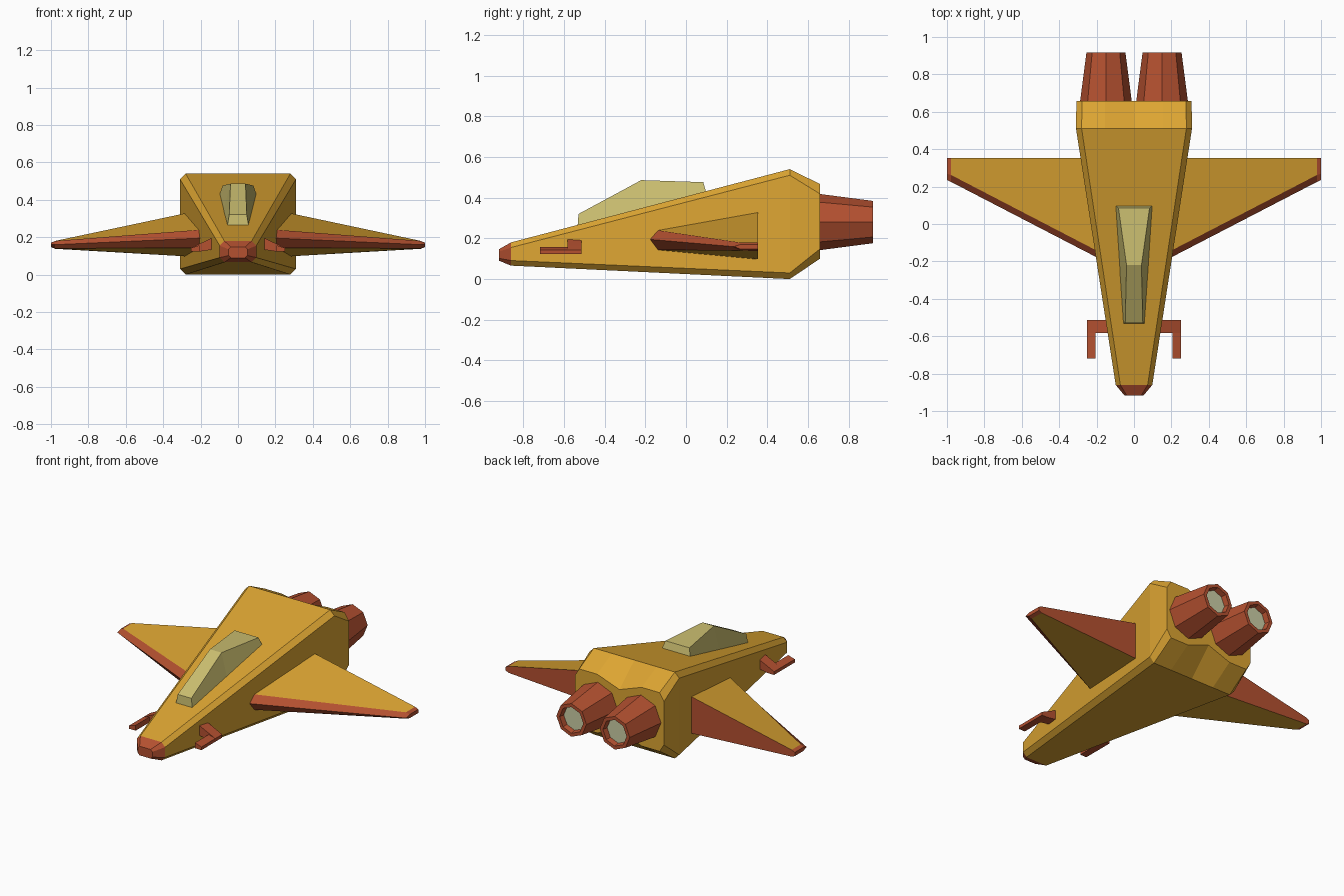
import bpy, bmesh, math

if "Cube" in bpy.data.objects:
    bpy.data.objects.remove(bpy.data.objects["Cube"])


def material(name, rgb):
    m = bpy.data.materials.new(name)
    m.diffuse_color = (*rgb, 1)
    m.use_nodes = True
    m.node_tree.nodes["Principled BSDF"].inputs["Base Color"].default_value = m.diffuse_color
    return m


YELLOW = material("golden_yellow", (0.72, 0.375, 0.032))
RED = material("rust_red", (0.46, 0.082, 0.03))
GLASS = material("canopy_khaki", (0.59, 0.51, 0.16))
GLOW = material("pale_exhaust", (0.60, 0.62, 0.38))


def loft(name, rings, mats, rule=None):
    """Skin a list of equal-length point rings, cap both ends, colour by rule."""
    bm = bmesh.new()
    vs = [[bm.verts.new(p) for p in r] for r in rings]
    n = len(rings[0])
    for a, b in zip(vs, vs[1:]):
        for i in range(n):
            j = (i + 1) % n
            bm.faces.new((a[i], a[j], b[j], b[i]))
    bm.faces.new(vs[0])
    bm.faces.new(vs[-1])
    bmesh.ops.recalc_face_normals(bm, faces=bm.faces)
    bm.normal_update()
    if rule:
        for f in bm.faces:
            f.material_index = rule(f.calc_center_median(), f.normal)
    me = bpy.data.meshes.new(name)
    bm.to_mesh(me)
    bm.free()
    for m in mats:
        me.materials.append(m)
    ob = bpy.data.objects.new(name, me)
    bpy.context.collection.objects.link(ob)
    return ob


def hull_ring(y, hw, z0, z1, cx, cz, notch=0.0):
    """Box section with chamfered corners; notch pulls the middle inwards."""
    half = [(0, z0 + notch), (hw / 2, z0), (hw - cx, z0), (hw, z0 + cz),
            (hw, z1 - cz), (hw - cx, z1), (hw / 2, z1), (0, z1 - notch)]
    pts = half + [(-x, z) for x, z in half[-2:0:-1]]
    return [(x, y, z) for x, z in pts]


# fuselage with red nose cap and notched tail
loft("fuselage", [
    hull_ring(-0.918, 0.05, 0.09, 0.147, 0.012, 0.012),
    hull_ring(-0.86, 0.098, 0.066, 0.18, 0.025, 0.025),
    hull_ring(0.51, 0.31, 0.0, 0.54, 0.03, 0.03),
    hull_ring(0.658, 0.308, 0.10, 0.467, 0.03, 0.048, 0.055),
], [YELLOW, RED], lambda c, n: int(c.y < -0.86))

# canopy: (base y, top y, base half width, base z, top half width, top z)
loft("canopy", [
    [(-bw, by, bz - 0.01), (bw, by, bz - 0.01), (tw, ty, tz), (-tw, ty, tz)]
    for by, ty, bw, bz, tw, tz in [
        (-0.533, -0.528, 0.058, 0.265, 0.047, 0.32),
        (-0.22, -0.22, 0.08, 0.345, 0.04, 0.486),
        (0.10, 0.085, 0.10, 0.432, 0.083, 0.476)]
], [GLASS])


def octagon(cx, y, cz, r):
    return [(cx + r * math.cos(i * math.pi / 4), y, cz + r * math.sin(i * math.pi / 4))
            for i in range(8)]


# wing sections as (y, z): leading ridge, top front, top rear, bottom rear, bottom front
WING = [
    (0.20, [(-0.178, 0.195), (-0.142, 0.24), (0.353, 0.345), (0.353, 0.093), (-0.142, 0.143)]),
    (0.978, [(0.225, 0.16), (0.262, 0.18), (0.353, 0.18), (0.353, 0.138), (0.262, 0.14)]),
    (1.0, [(0.236, 0.16), (0.268, 0.17), (0.353, 0.17), (0.353, 0.147), (0.268, 0.147)]),
]
ARM = [(0.12, 0.205), (0.12, 0.137), (0.205, 0.123), (0.25, 0.123), (0.25, 0.143), (0.205, 0.165)]
BARREL = [(0.205, 0.123), (0.25, 0.123), (0.25, 0.143), (0.205, 0.157)]

for side, s in (("left", -1), ("right", 1)):
    # wings: yellow skins, red edges and tip
    loft(side + "_wing", [[(s * x, y, z) for y, z in sec] for x, sec in WING],
         [YELLOW, RED], lambda c, n: int(not (abs(n.z) > 0.85 and abs(c.x) < 0.9)))
    # engine nozzles with recessed pale exhaust
    loft(side + "_nozzle",
         [octagon(s * 0.15, y, 0.28, r) for y, r in
          [(0.63, 0.1415), (0.918, 0.104), (0.918, 0.082), (0.885, 0.076)]],
         [RED, GLOW], lambda c, n: int(abs(c.y - 0.885) < 0.005))
    # nose cannons: mounting arm and forward barrel
    for part, prof, y0, y1 in (("arm", ARM, -0.582, -0.513), ("barrel", BARREL, -0.718, -0.575)):
        loft(side + "_cannon_" + part,
             [[(s * x, y, z) for x, z in prof] for y in (y0, y1)], [RED])
